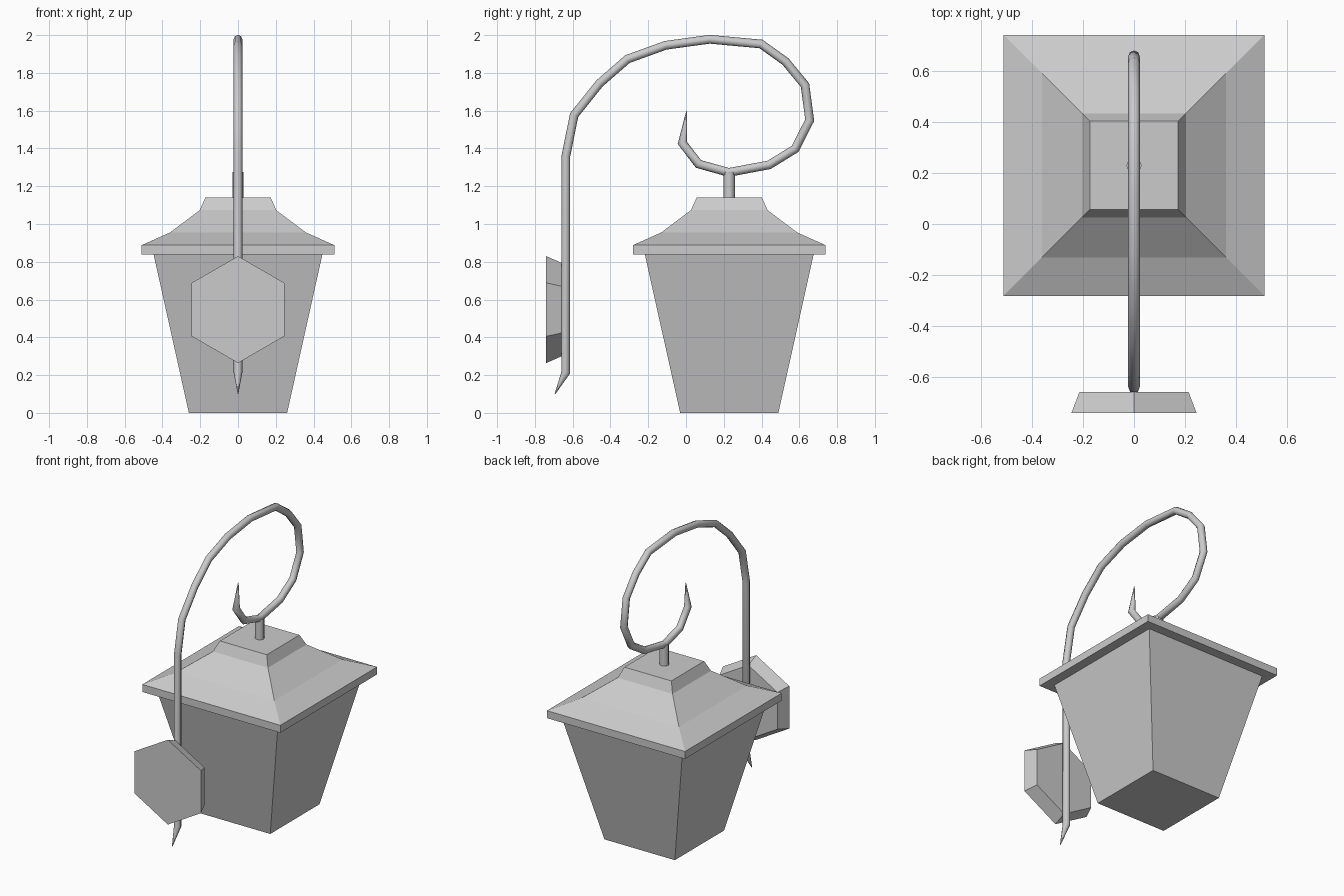
import bpy, bmesh, math
from mathutils import Vector

if "Cube" in bpy.data.objects:
    bpy.data.objects.remove(bpy.data.objects["Cube"])

LANTERN_Y = 0.229


def loft(name, rings, smooth=False):
    """Skin a list of equal-length vertex rings and cap both ends."""
    bm = bmesh.new()
    loops = [[bm.verts.new(p) for p in r] for r in rings]
    n = len(loops[0])
    for a, b in zip(loops, loops[1:]):
        for i in range(n):
            j = (i + 1) % n
            bm.faces.new((a[i], a[j], b[j], b[i]))
    bm.faces.new(loops[0][::-1])
    bm.faces.new(loops[-1])
    bmesh.ops.recalc_face_normals(bm, faces=bm.faces)
    me = bpy.data.meshes.new(name)
    bm.to_mesh(me)
    bm.free()
    ob = bpy.data.objects.new(name, me)
    bpy.context.collection.objects.link(ob)
    if smooth:
        bpy.ops.object.select_all(action='DESELECT')
        bpy.context.view_layer.objects.active = ob
        ob.select_set(True)
        bpy.ops.object.shade_smooth_by_angle(angle=math.radians(50))
    return ob


def square(h, z):
    return [(sx * h, LANTERN_Y + sy * h, z)
            for sx, sy in ((-1, -1), (1, -1), (1, 1), (-1, 1))]


def ngon(n, r, z):
    return [(r * math.cos(2 * math.pi * i / n),
             LANTERN_Y + r * math.sin(2 * math.pi * i / n), z) for i in range(n)]


def hexagon(r, y, zc):
    return [(r * math.sin(math.pi * i / 3), y, zc + r * math.cos(math.pi * i / 3))
            for i in range(6)]


# Tapered lantern body
loft("lantern_body", [square(0.26, 0), square(0.447, 0.84)])

# Flared roof with eave rim and flat cap
loft("lantern_roof", [square(h, z) for h, z in (
    (0.51, 0.838), (0.51, 0.888), (0.36, 0.955), (0.203, 1.073), (0.173, 1.14))])

# Hanging stem between roof and scroll
loft("hanging_stem", [ngon(8, 0.03, 1.13), ngon(8, 0.03, 1.275)], smooth=True)

# Hexagonal wall plate
loft("wall_plate", [hexagon(0.283, -0.74, 0.547), hexagon(0.247, -0.658, 0.547)])

# Scroll arm: mitred round tube along a path in the YZ plane, pointed ends
path = [(-0.694, 0.10), (-0.636, 0.215), (-0.636, 1.36), (-0.592, 1.577),
        (-0.457, 1.745), (-0.31, 1.873), (-0.108, 1.946), (0.125, 1.978),
        (0.397, 1.953), (0.527, 1.86), (0.63, 1.735), (0.655, 1.55),
        (0.578, 1.398), (0.44, 1.313), (0.226, 1.273), (0.066, 1.318),
        (-0.02, 1.43), (0.003, 1.597)]
pts = [Vector(p) for p in path]
rings = []
for k, p in enumerate(pts):
    d0 = (p - pts[k - 1]).normalized() if k else (pts[1] - p).normalized()
    d1 = (pts[k + 1] - p).normalized() if k < len(pts) - 1 else d0
    t = (d0 + d1).normalized()
    side = Vector((-t.y, t.x)) / t.dot(d0)
    r = 0.002 if k in (0, len(pts) - 1) else 0.023
    rings.append([(r * math.cos(a), p.x + side.x * r * math.sin(a),
                   p.y + side.y * r * math.sin(a))
                  for a in (2 * math.pi * i / 8 for i in range(8))])
loft("scroll_arm", rings, smooth=True)
